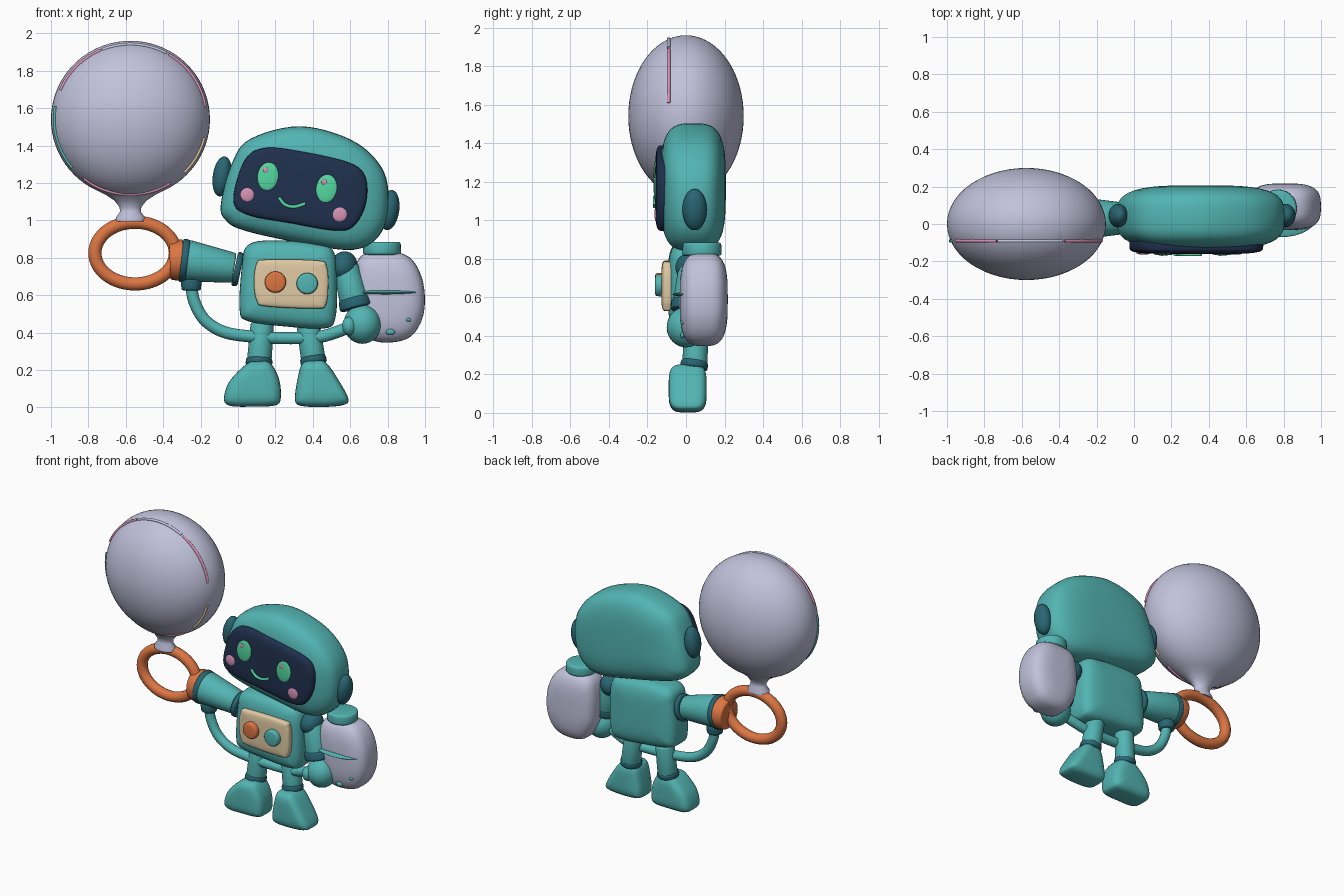
import bpy, bmesh
from math import sin, cos, pi, radians
from mathutils import Vector, Matrix

cube = bpy.data.objects.get("Cube")
if cube:
    bpy.data.objects.remove(cube)


def material(name, rgb):
    mat = bpy.data.materials.new(name)
    mat.use_nodes = True
    mat.diffuse_color = (*rgb, 1)
    mat.node_tree.nodes["Principled BSDF"].inputs["Base Color"].default_value = (*rgb, 1)
    return mat


TEAL = material("teal", (0.085, 0.46, 0.45))
DARK = material("dark teal", (0.022, 0.13, 0.17))
NAVY = material("navy", (0.014, 0.03, 0.075))
LILAC = material("pale lilac", (0.53, 0.54, 0.71))
ORANGE = material("orange", (0.72, 0.18, 0.055))
CREAM = material("cream", (0.75, 0.59, 0.37))
GREEN = material("mint green", (0.09, 0.70, 0.36))
PINK = material("pink", (0.68, 0.29, 0.46))


def finish(name, bm, mat, angle=40):
    bmesh.ops.recalc_face_normals(bm, faces=bm.faces)
    mesh = bpy.data.meshes.new(name)
    bm.to_mesh(mesh)
    bm.free()
    mesh.materials.append(mat)
    obj = bpy.data.objects.new(name, mesh)
    bpy.context.collection.objects.link(obj)
    bpy.ops.object.select_all(action="DESELECT")
    obj.select_set(True)
    bpy.context.view_layer.objects.active = obj
    bpy.ops.object.shade_smooth_by_angle(angle=radians(angle))
    return obj


def smooth_path(points, closed, steps=6):
    """Catmull-Rom curve through the points."""
    pts, n, out = [Vector(p) for p in points], len(points), []
    pick = (lambda i: pts[i % n]) if closed else (lambda i: pts[max(0, min(n - 1, i))])
    for i in range(n if closed else n - 1):
        a, b, c, d = (pick(i + k) for k in (-1, 0, 1, 2))
        for s in range(steps):
            t = s / steps
            out.append(0.5 * (2 * b + (c - a) * t + (2 * a - 5 * b + 4 * c - d) * t * t
                              + (3 * b - a - 3 * c + d) * t ** 3))
    return out if closed else out + [pts[-1]]


def skin(bm, rings, closed_ring=True):
    for r, s in zip(rings, rings[1:]):
        for i in range(len(r)):
            j = (i + 1) % len(r)
            bm.faces.new((r[i], r[j], s[j], s[i]))


def pillow(name, outline, front, back, mat, power=4.0, layers=22):
    """Front-facing outline swollen between two depths."""
    bm = bmesh.new()
    loop = smooth_path(outline, True)
    cx, cz = (0.5 * (min(p[k] for p in loop) + max(p[k] for p in loop)) for k in (0, 1))
    mid, half = (front + back) / 2, (back - front) / 2
    rings = []
    for k in range(1, layers):
        a = -pi / 2 + pi * k / layers
        s = cos(a) ** (2 / power)
        y = mid + half * (1 if a > 0 else -1) * abs(sin(a)) ** (2 / power)
        rings.append([bm.verts.new((cx + (p[0] - cx) * s, y, cz + (p[1] - cz) * s)) for p in loop])
    skin(bm, rings)
    for ring, y in ((rings[0], front), (rings[-1], back)):
        tip = bm.verts.new((cx, y, cz))
        for i, v in enumerate(ring):
            bm.faces.new((v, ring[(i + 1) % len(ring)], tip))
    return finish(name, bm, mat, 60)


def ball(name, centre, radii, mat, tilt=0):
    bm = bmesh.new()
    bmesh.ops.create_uvsphere(bm, u_segments=32, v_segments=20, radius=1)
    bm.transform(Matrix.Translation(centre) @ Matrix.Rotation(radians(tilt), 4, "Y")
                 @ Matrix.Diagonal((*radii, 1)))
    return finish(name, bm, mat, 60)


def limb(name, start, end, r0, r1, mat, bevel=0.012):
    """Softened cone from one point to another."""
    a, b = Vector(start), Vector(end)
    bm = bmesh.new()
    bmesh.ops.create_cone(bm, cap_ends=True, segments=32, radius1=r0, radius2=r1, depth=(b - a).length)
    rims = [e for e in bm.edges if abs(e.verts[0].co.z - e.verts[1].co.z) < 1e-5]
    bmesh.ops.bevel(bm, geom=rims, offset=bevel, segments=3, affect="EDGES", profile=0.5)
    bm.transform(Matrix.Translation((a + b) / 2) @ (b - a).to_track_quat("Z", "Y").to_matrix().to_4x4())
    return finish(name, bm, mat)


def tube(name, points, radius, mat, closed=False):
    curve = bpy.data.curves.new(name, "CURVE")
    curve.dimensions = "3D"
    curve.bevel_depth, curve.bevel_resolution = radius, 5
    curve.use_fill_caps = True
    path = smooth_path(points, closed)
    spline = curve.splines.new("POLY")
    spline.points.add(len(path) - 1)
    for sp, p in zip(spline.points, path):
        sp.co = (*p, 1)
    spline.use_cyclic_u = closed
    curve.materials.append(mat)
    obj = bpy.data.objects.new(name, curve)
    bpy.context.collection.objects.link(obj)
    bpy.ops.object.select_all(action="DESELECT")
    obj.select_set(True)
    bpy.context.view_layer.objects.active = obj
    bpy.ops.object.convert(target="MESH")
    bpy.ops.object.shade_smooth_by_angle(angle=radians(50))


def arc(cx, y, cz, rx, rz, start, end, count):
    angles = [radians(start + (end - start) * i / count) for i in range(count + 1)]
    return [(cx + rx * cos(a), y, cz + rz * sin(a)) for a in angles]


# Balloon or bubble with flared neck, flattened front to back
BX, BZ = -0.575, 1.54
profile = [(0.425 * sin(radians(a)), BZ + 0.42 * cos(radians(a))) for a in range(5, 156, 5)]
profile += [(0.13, 1.135), (0.085, 1.105), (0.058, 1.07), (0.056, 1.045), (0.078, 1.015), (0.078, 0.995)]
bm = bmesh.new()
rings = [[bm.verts.new((BX + r * cos(2 * pi * i / 56), 0.705 * r * sin(2 * pi * i / 56), z))
          for i in range(56)] for r, z in profile]
skin(bm, rings)
bm.faces.new(rings[0])
bm.faces.new(rings[-1])
finish("bubble", bm, LILAC, 50)

# Coloured sheen arcs round the bubble
for label, mat, start, end in (("right", PINK, 10, 60), ("top", LILAC, 62, 112), ("left", PINK, 113, 157),
                               ("side", TEAL, 170, 220), ("bottom", PINK, 232, 302),
                               ("corner", CREAM, 315, 346)):
    tube("bubble_sheen_" + label, arc(BX, -0.09, BZ, 0.406, 0.401, start, end, 8), 0.009, mat)

# Wand ring and grip
tube("wand_ring", arc(-0.55, 0.01, 0.825, 0.215, 0.165, 0, 337.5, 15), 0.036, ORANGE, True)
limb("wand_grip", (-0.365, 0.03, 0.785), (-0.29, 0.03, 0.787), 0.102, 0.114, ORANGE)

# Raised arm
limb("raised_wrist_cuff", (-0.305, 0.03, 0.787), (-0.265, 0.03, 0.782), 0.118, 0.113, DARK)
limb("raised_arm", (-0.275, 0.03, 0.785), (-0.02, 0.03, 0.745), 0.112, 0.08, TEAL)
limb("raised_shoulder_cuff", (-0.018, 0.03, 0.742), (0.015, 0.03, 0.735), 0.094, 0.09, DARK)

# Supply hose
limb("hose_collar", (-0.25, 0.03, 0.625), (-0.25, 0.03, 0.685), 0.052, 0.056, DARK)
tube("hose", [(-0.25, 0.03, 0.66), (-0.235, 0.03, 0.57), (-0.18, 0.03, 0.47), (-0.08, 0.03, 0.405),
              (0.06, 0.03, 0.38), (0.25, 0.03, 0.37), (0.42, 0.03, 0.375), (0.52, 0.02, 0.4),
              (0.62, 0, 0.44)], 0.033, TEAL)

# Head, screen and ears
pillow("head", [(-0.092, 1.085), (-0.035, 1.3), (0.065, 1.435), (0.33, 1.503), (0.6, 1.433), (0.757, 1.3),
                (0.805, 1.14), (0.77, 0.94), (0.623, 0.843), (0.33, 0.88), (0.035, 0.945), (-0.065, 1)],
       -0.133, 0.207, TEAL, 3.4)
pillow("face_screen", [(-0.025, 1.11), (0.035, 1.32), (0.14, 1.387), (0.33, 1.37), (0.59, 1.31), (0.68, 1.235),
                       (0.684, 1.09), (0.62, 0.97), (0.52, 0.945), (0.28, 0.985), (0.05, 1.03)],
       -0.16, -0.06, NAVY, 5)
ball("right_ear", (-0.085, 0.045, 1.235), (0.05, 0.063, 0.108), DARK, 8)
ball("left_ear", (0.81, 0.045, 1.055), (0.052, 0.063, 0.108), DARK, 8)

# Face features
for side, x, z in (("right", 0.16, 1.235), ("left", 0.473, 1.17)):
    ball(side + "_eye", (x, -0.158, z), (0.056, 0.01, 0.075), GREEN, 8)
    ball(side + "_eye_glint", (x - 0.012, -0.166, z + 0.035), (0.014, 0.004, 0.016), PINK)
for side, x, z, r in (("right", 0.05, 1.137, 0.038), ("left", 0.543, 1.033, 0.041)):
    ball(side + "_cheek", (x, -0.154, z), (r, 0.01, r), PINK)
tube("mouth", [(0.218, -0.162, 1.123), (0.25, -0.163, 1.085), (0.3, -0.163, 1.072), (0.36, -0.162, 1.09)],
     0.009, GREEN)

# Body and control panel
pillow("body", [(0.022, 0.765), (0.05, 0.865), (0.17, 0.893), (0.43, 0.876), (0.515, 0.825), (0.53, 0.658),
                (0.52, 0.475), (0.463, 0.422), (0.25, 0.433), (0.05, 0.462), (0.008, 0.53)],
       -0.095, 0.165, TEAL, 4)
pillow("control_panel", [(0.085, 0.67), (0.1, 0.77), (0.15, 0.79), (0.43, 0.785), (0.475, 0.75), (0.483, 0.65),
                         (0.47, 0.55), (0.42, 0.528), (0.15, 0.54), (0.1, 0.57)], -0.128, -0.06, CREAM, 5)
limb("orange_knob", (0.2, -0.1, 0.67), (0.2, -0.16, 0.67), 0.058, 0.056, ORANGE)
limb("teal_knob", (0.37, -0.1, 0.662), (0.37, -0.16, 0.662), 0.058, 0.056, TEAL)

# Lowered arm and hand
ball("lowered_shoulder", (0.565, 0.03, 0.755), (0.072, 0.085, 0.08), DARK, 20)
limb("lowered_arm", (0.575, 0.03, 0.755), (0.625, 0.01, 0.56), 0.068, 0.08, TEAL)
limb("lowered_wrist_cuff", (0.618, 0.01, 0.585), (0.632, 0.005, 0.53), 0.084, 0.088, DARK)
ball("left_hand", (0.665, 0, 0.445), (0.1, 0.1, 0.105), TEAL)
ball("left_thumb", (0.595, -0.055, 0.435), (0.038, 0.045, 0.05), TEAL)

# Liquid jar
pillow("jar", [(0.625, 0.74), (0.655, 0.805), (0.72, 0.83), (0.87, 0.825), (0.95, 0.765), (0.995, 0.64),
               (0.99, 0.49), (0.925, 0.38), (0.81, 0.347), (0.7, 0.37), (0.63, 0.48), (0.615, 0.62)],
       -0.033, 0.217, LILAC, 3.2)
limb("jar_lid", (0.77, 0.083, 0.815), (0.77, 0.083, 0.885), 0.102, 0.1, TEAL, 0.015)
ball("jar_band", (0.79, 0.045, 0.615), (0.19, 0.115, 0.014), TEAL)
for i, (x, z, r) in enumerate(((0.815, 0.403, 0.024), (0.912, 0.468, 0.014), (0.725, 0.485, 0.014))):
    ball("jar_bubble_" + str(i), (x, -0.018, z), (r, 0.012, r * 0.7), TEAL)

# Legs and feet
limb("right_leg", (0.13, 0.055, 0.45), (0.113, 0.045, 0.24), 0.062, 0.066, TEAL)
limb("left_leg", (0.375, 0.055, 0.44), (0.405, 0.045, 0.24), 0.062, 0.066, TEAL)
limb("right_ankle", (0.113, 0.045, 0.265), (0.112, 0.04, 0.225), 0.07, 0.072, DARK)
limb("left_ankle", (0.4, 0.045, 0.272), (0.406, 0.04, 0.232), 0.07, 0.072, DARK)
pillow("right_foot", [(0.05, 0.235), (0.11, 0.246), (0.172, 0.238), (0.22, 0.15), (0.228, 0.045), (0.195, 0.01),
                      (0.08, 0.004), (-0.04, 0.008), (-0.075, 0.045), (-0.045, 0.14)],
       -0.09, 0.107, TEAL, 4)
pillow("left_foot", [(0.345, 0.235), (0.41, 0.25), (0.468, 0.242), (0.535, 0.15), (0.59, 0.045), (0.56, 0.012),
                     (0.44, 0.002), (0.33, 0.01), (0.305, 0.045), (0.318, 0.15)],
       -0.09, 0.107, TEAL, 4)
